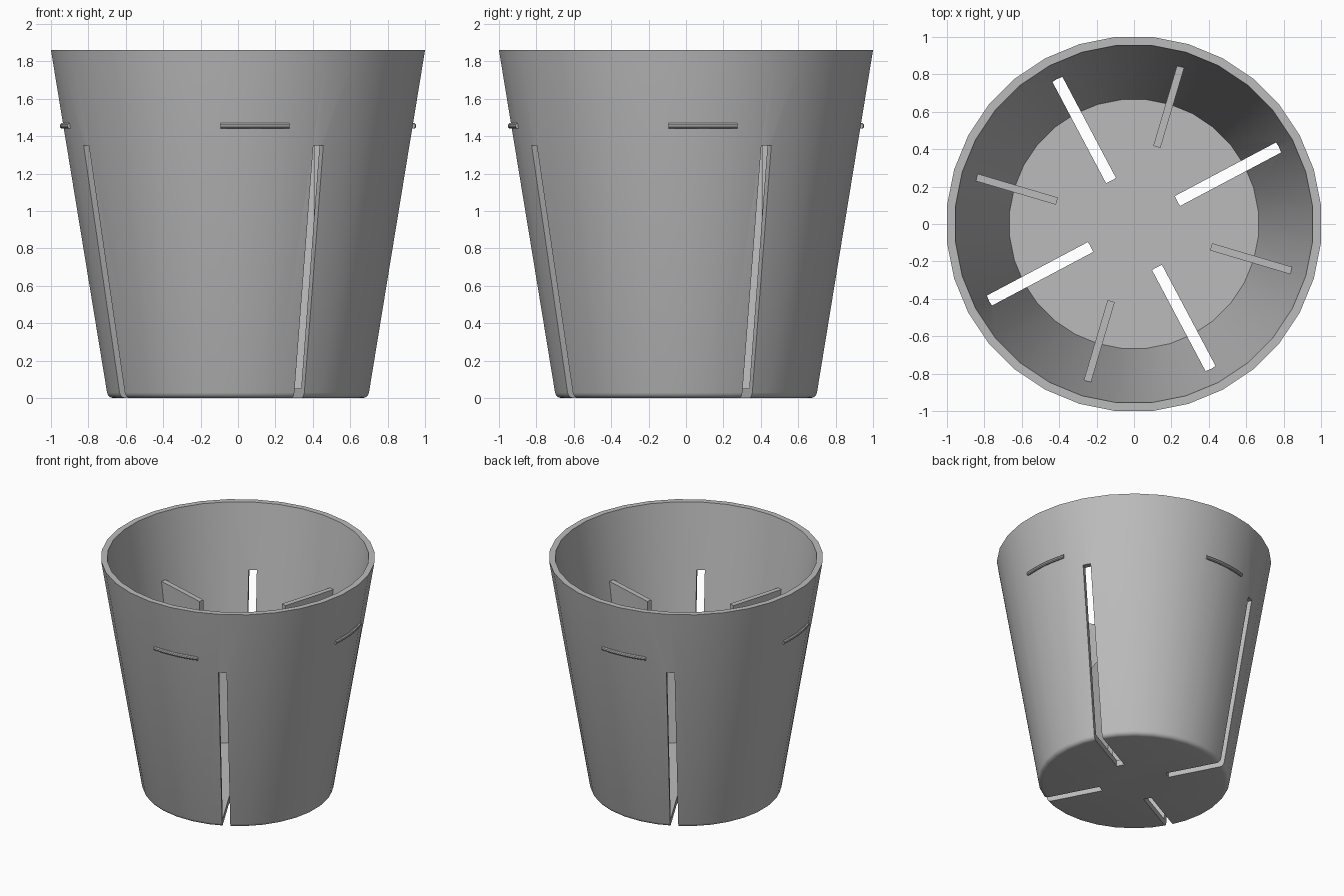
import bpy, bmesh, math

if "Cube" in bpy.data.objects:
    bpy.data.objects.remove(bpy.data.objects["Cube"])

H, SIDES = 1.86, 32
FIT = 1 / math.cos(math.pi / SIDES)      # puts the flats, not the corners, on the radius

grey = bpy.data.materials.new("plain grey")
grey.diffuse_color = (0.5, 0.5, 0.5, 1)
grey.use_nodes = True
grey.node_tree.nodes["Principled BSDF"].inputs["Base Color"].default_value = grey.diffuse_color


def finish(bm, name, smooth=True):
    bmesh.ops.recalc_face_normals(bm, faces=bm.faces)
    mesh = bpy.data.meshes.new(name)
    bm.to_mesh(mesh)
    bm.free()
    mesh.materials.append(grey)
    ob = bpy.data.objects.new(name, mesh)
    bpy.context.collection.objects.link(ob)
    if smooth:
        smooth_edges(ob)
    return ob


def smooth_edges(ob):
    bpy.ops.object.select_all(action='DESELECT')
    ob.select_set(True)
    bpy.context.view_layer.objects.active = ob
    bpy.ops.object.shade_smooth_by_angle(angle=math.radians(30))


def wall(z):
    return 0.695 + 0.305 * z / H


def radial_plate(bm, angle, width, profile):
    """Extrude an (r, z) outline sideways and turn it to the given angle."""
    c, s = math.cos(angle), math.sin(angle)
    sides = [[bm.verts.new((r * c - t * s, r * s + t * c, z)) for r, z in profile]
             for t in (-width / 2, width / 2)]
    n = len(profile)
    bm.faces.new(sides[0])
    bm.faces.new(sides[1][::-1])
    for i in range(n):
        j = (i + 1) % n
        bm.faces.new((sides[0][i], sides[0][j], sides[1][j], sides[1][i]))


# Tapered cup: rounded foot, outer wall, rim, inner wall, floor
R = 0.035
foot = [(wall(R) - R + R * math.sin(a), R - R * math.cos(a))
        for a in (math.radians(d) for d in (0, 20, 40, 60, 80))]
profile = foot + [(1.0, H), (0.955, H), (0.665, 0.05)]
bm = bmesh.new()
rings = []
for r, z in profile:
    rings.append([bm.verts.new((r * FIT * math.cos(a), r * FIT * math.sin(a), z))
                  for a in ((i + 0.5) * math.tau / SIDES for i in range(SIDES))])
for a, b in zip(rings, rings[1:]):
    for i in range(SIDES):
        j = (i + 1) % SIDES
        bm.faces.new((a[i], a[j], b[j], b[i]))
bm.faces.new(rings[0][::-1])
bm.faces.new(rings[-1])
cup = finish(bm, "cup", False)

# Four slots through floor and wall
bm = bmesh.new()
for k in range(4):
    radial_plate(bm, math.radians(27.9 + 90 * k), 0.06,
                 [(0.262, -0.2), (1.2, -0.2), (1.2, 1.35), (0.262, 1.35)])
cutter = finish(bm, "slot_cutter", False)
cutter.hide_render = True
mod = cup.modifiers.new("slots", 'BOOLEAN')
mod.operation, mod.solver, mod.object = 'DIFFERENCE', 'EXACT', cutter
bpy.context.view_layer.objects.active = cup
bpy.ops.object.modifier_apply(modifier=mod.name)
bpy.data.objects.remove(cutter)
smooth_edges(cup)

# Four upright fins inside
for k in range(4):
    bm = bmesh.new()
    radial_plate(bm, math.radians(73.5 + 90 * k), 0.04,
                 [(0.43, 0.03), (0.675, 0.03), (0.89, 1.35), (0.43, 1.35)])
    finish(bm, f"fin_{k + 1}")

# Four short curved ridges on the outer wall
ZR, TUBE, STEPS, N = 1.455, 0.015, 8, 10
for k in range(4):
    bm = bmesh.new()
    loops = []
    for i in range(STEPS + 1):
        a = math.radians(-5.625 + 22.5 * i / STEPS + 90 * k)
        loop = []
        for j in range(N):
            t = math.tau * j / N
            r = wall(ZR) * FIT + TUBE * math.cos(t)
            loop.append(bm.verts.new((r * math.cos(a), r * math.sin(a),
                                      ZR + TUBE * math.sin(t))))
        loops.append(loop)
    for a, b in zip(loops, loops[1:]):
        for j in range(N):
            m = (j + 1) % N
            bm.faces.new((a[j], a[m], b[m], b[j]))
    bm.faces.new(loops[0][::-1])
    bm.faces.new(loops[-1])
    finish(bm, f"ridge_{k + 1}")
